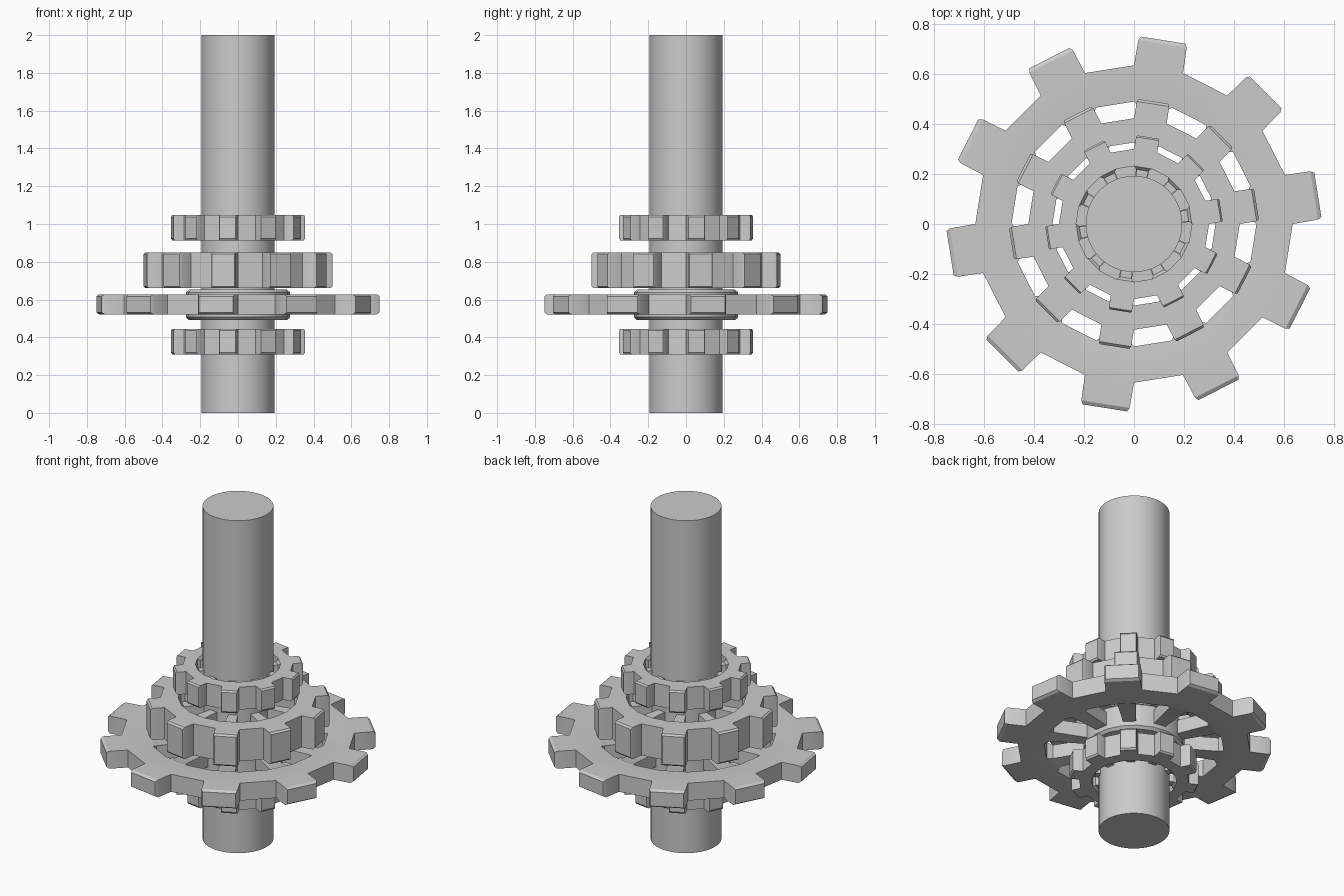
import bpy, bmesh
from math import sin, cos, pi, radians
from mathutils import Vector

if "Cube" in bpy.data.objects:
    bpy.data.objects.remove(bpy.data.objects["Cube"])

N = 20  # ring sides: alternate sides carry a tooth


def finish(bm, name, angle=30):
    bmesh.ops.recalc_face_normals(bm, faces=bm.faces)
    me = bpy.data.meshes.new(name)
    bm.to_mesh(me)
    bm.free()
    ob = bpy.data.objects.new(name, me)
    bpy.context.collection.objects.link(ob)
    bpy.ops.object.select_all(action='DESELECT')
    ob.select_set(True)
    bpy.context.view_layer.objects.active = ob
    bpy.ops.object.shade_smooth_by_angle(angle=radians(angle))
    return ob


def ring(bm, profile, sides):
    """Revolve a closed (radius, z) profile; returns vertex rows."""
    rows = [[bm.verts.new((r * cos(2*pi*i/sides), r * sin(2*pi*i/sides), z))
             for r, z in profile] for i in range(sides)]
    n = len(profile)
    faces = []
    for i in range(sides):
        a, b = rows[i], rows[(i + 1) % sides]
        faces.append([bm.faces.new((a[k], b[k], b[(k+1) % n], a[(k+1) % n])) for k in range(n)])
    return faces


def push(bm, face, ang, radius, half_w, half_h, zc):
    """Extrude a ring wall face to a flat rectangle at the given radius."""
    new = bmesh.ops.extrude_discrete_faces(bm, faces=[face])['faces'][0]
    d, t = Vector((cos(ang), sin(ang), 0)), Vector((-sin(ang), cos(ang), 0))
    for v in new.verts:
        s = 1 if v.co.dot(t) > 0 else -1
        u = 1 if v.co.z > zc else -1
        v.co = d * radius + t * (s * half_w) + Vector((0, 0, zc + u * half_h))
    return new


def gear(name, z0, z1, size):
    s, zc, h = size / 0.755, (z0 + z1) / 2, (z1 - z0) / 2
    bm = bmesh.new()
    # toothed rim
    faces = ring(bm, [(0.49*s, z0), (0.635*s, z0), (0.635*s, z1), (0.49*s, z1)], N)
    for i in range(0, N, 2):
        ang = 2 * pi * (i + 0.5) / N
        outer, inner = faces[i][1], faces[i][3]
        f = push(bm, outer, ang, 0.73*s, 0.098*s, h, zc)
        push(bm, f, ang, 0.745*s, 0.09*s, h - 0.01, zc)
        # tapered spoke
        f = push(bm, inner, ang, 0.46*s, 0.05*s, h * 0.8, zc)
        push(bm, f, ang, 0.26*s, 0.035*s, h * 0.8, zc)
    finish(bm, name)


# shaft
bm = bmesh.new()
bmesh.ops.create_cone(bm, cap_ends=True, segments=48, radius1=0.193, radius2=0.193, depth=2)
bmesh.ops.translate(bm, verts=bm.verts, vec=(0, 0, 1))
finish(bm, "shaft")

# gears
gear("lower_small_gear", 0.31, 0.445, 0.357)
gear("large_gear", 0.522, 0.627, 0.755)
gear("medium_gear", 0.66, 0.85, 0.503)
gear("upper_small_gear", 0.913, 1.048, 0.357)

# hub of the large gear
bm = bmesh.new()
ring(bm, [(0.19, 0.492), (0.26, 0.492), (0.275, 0.507), (0.275, 0.638),
          (0.26, 0.652), (0.19, 0.652)], N)
finish(bm, "large_gear_hub")
